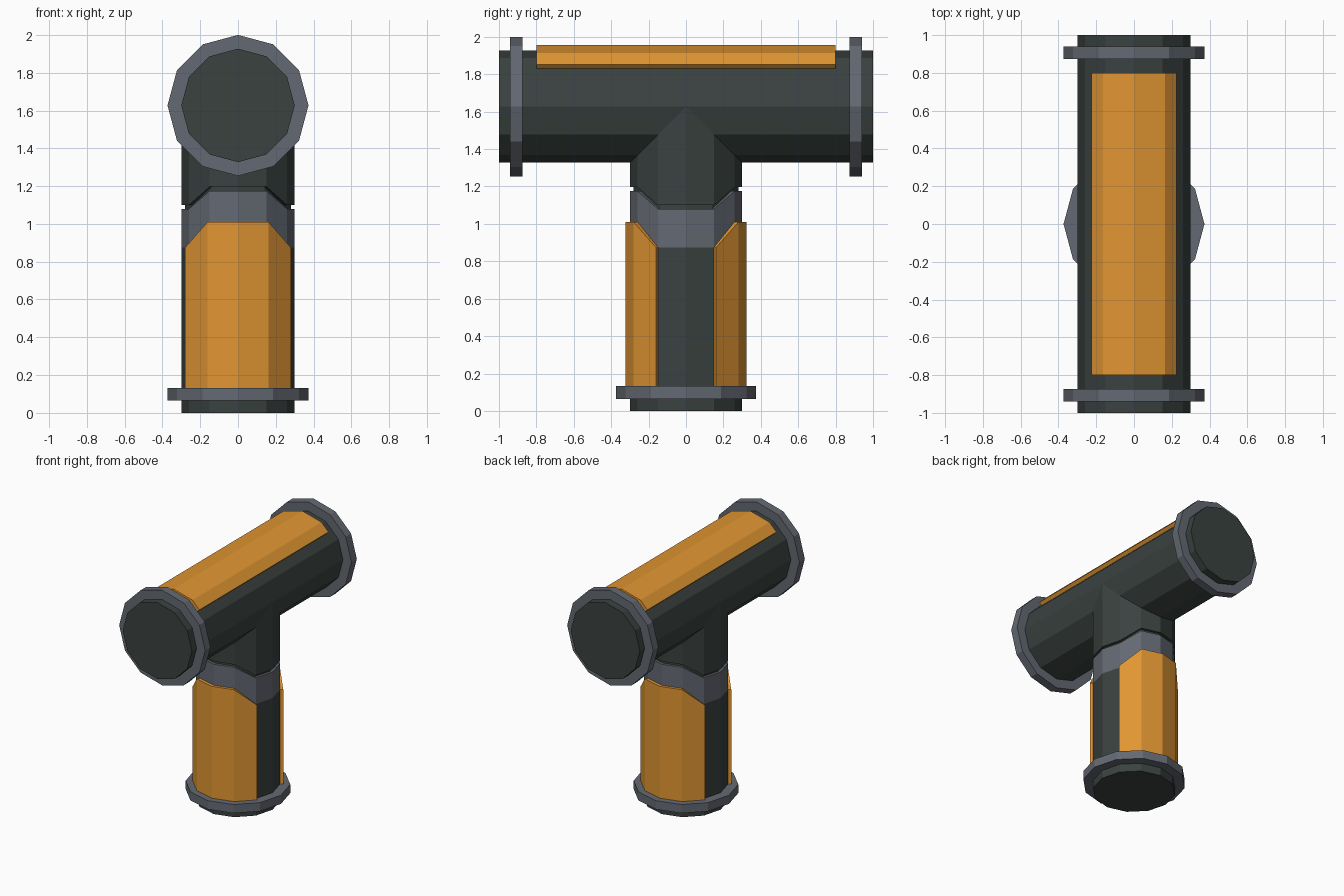
import bpy, bmesh, math

if "Cube" in bpy.data.objects:
    bpy.data.objects.remove(bpy.data.objects["Cube"])

SIDES = 12
R = 0.30          # pipe radius
AXIS_Z = 1.627    # height of the cross pipe


def material(name, rgb):
    m = bpy.data.materials.new(name)
    m.diffuse_color = (*rgb, 1)
    m.use_nodes = True
    m.node_tree.nodes["Principled BSDF"].inputs["Base Color"].default_value = m.diffuse_color
    return m


DARK = material("dark pipe", (0.042, 0.054, 0.051))
GREY = material("grey metal", (0.127, 0.141, 0.168))
ORANGE = material("orange paint", (0.75, 0.305, 0.032))


def upright(x, y, z):
    return (x, y, z)


def lying(x, y, z):          # turn a part from the z axis onto the cross pipe
    return (x, z, y + AXIS_Z)


def finish(bm, name, mat):
    me = bpy.data.meshes.new(name)
    bm.to_mesh(me)
    bm.free()
    me.materials.append(mat)
    ob = bpy.data.objects.new(name, me)
    bpy.context.collection.objects.link(ob)
    return ob


def tube(name, mat, rings, place=upright, cap_start=False, cap_end=False):
    """Twelve-sided tube through rings of (radius, height or height function)."""
    bm = bmesh.new()
    loops = []
    for r, h in rings:
        loop = []
        for i in range(SIDES):
            a = i * 2 * math.pi / SIDES
            z = h(math.sin(a)) if callable(h) else h
            loop.append(bm.verts.new(place(r * math.cos(a), r * math.sin(a), z)))
        loops.append(loop)
    for lo, hi in zip(loops, loops[1:]):
        for i in range(SIDES):
            j = (i + 1) % SIDES
            bm.faces.new((lo[i], lo[j], hi[j], hi[i]))
    if cap_start:
        bm.faces.new(loops[0][::-1])
    if cap_end:
        bm.faces.new(loops[-1])
    if place is lying:
        bmesh.ops.reverse_faces(bm, faces=bm.faces[:])
    return finish(bm, name, mat)


def plate(name, r, points, z0, top, place=upright, side=1):
    """Curved panel hugging the pipe; points are (degrees, radius factor)."""
    bm = bmesh.new()
    sections = []
    for deg, k in points:
        a = math.radians(deg)
        c, s = math.cos(a) * k, math.sin(a) * k * side
        z1 = top(math.sin(a)) if callable(top) else top
        sections.append([bm.verts.new(place(rad * c, rad * s, z))
                         for rad, z in ((R - 0.003, z0), (r, z0), (r, z1), (R - 0.003, z1))])
    for p, q in zip(sections, sections[1:]):
        for i in range(4):
            j = (i + 1) % 4
            bm.faces.new((p[i], p[j], q[j], q[i]))
    bm.faces.new(sections[0])
    bm.faces.new(sections[-1])
    bmesh.ops.recalc_face_normals(bm, faces=bm.faces[:])
    return finish(bm, name, ORANGE)


def stepped(low, high):      # low on the x sides, high on the front and back
    return lambda s: high if abs(s) > 0.6 else low


collar_bottom = stepped(0.875, 1.01)
collar_top = stepped(1.08, 1.175)
neck_bottom = stepped(1.10, 1.197)


def mitre(s):                # neck meets the cross pipe of equal radius
    return AXIS_Z - R * abs(s)


# Upright pipe, collar, groove and neck
tube("upright_pipe", DARK, [(R, 0), (R, collar_bottom)], cap_start=True)
tube("collar", GREY, [(R, collar_bottom), (R, collar_top), (0.28, collar_top)])
tube("collar_groove", DARK, [(0.28, collar_top), (0.28, neck_bottom)])
tube("neck", DARK, [(0.28, neck_bottom), (R, neck_bottom), (R, mitre)])

# Cross pipe
tube("cross_pipe", DARK, [(R, -1), (R, 1)], lying, True, True)

# Flanges
F = 0.373
for name, a, b, place in (("bottom_flange", 0.065, 0.133, upright),
                          ("front_flange", -0.94, -0.873, lying),
                          ("back_flange", 0.873, 0.94, lying)):
    tube(name, GREY, [(F, a), (F, b)], place, True, True)

# Painted panels on the upright, front and back
wide = [(d, 1) for d in (30, 60, 90, 120, 150)]
for name, side in (("front_panel", -1), ("back_panel", 1)):
    plate(name, 0.323, wide, 0.133, collar_bottom, side=side)

# Painted panel along the top, ending mid-face on each side
mid = math.cos(math.pi / SIDES)
crown = [(45, mid), (60, 1), (90, 1), (120, 1), (135, mid)]
plate("top_panel", 0.33, crown, -0.8, 0.8, lying)
